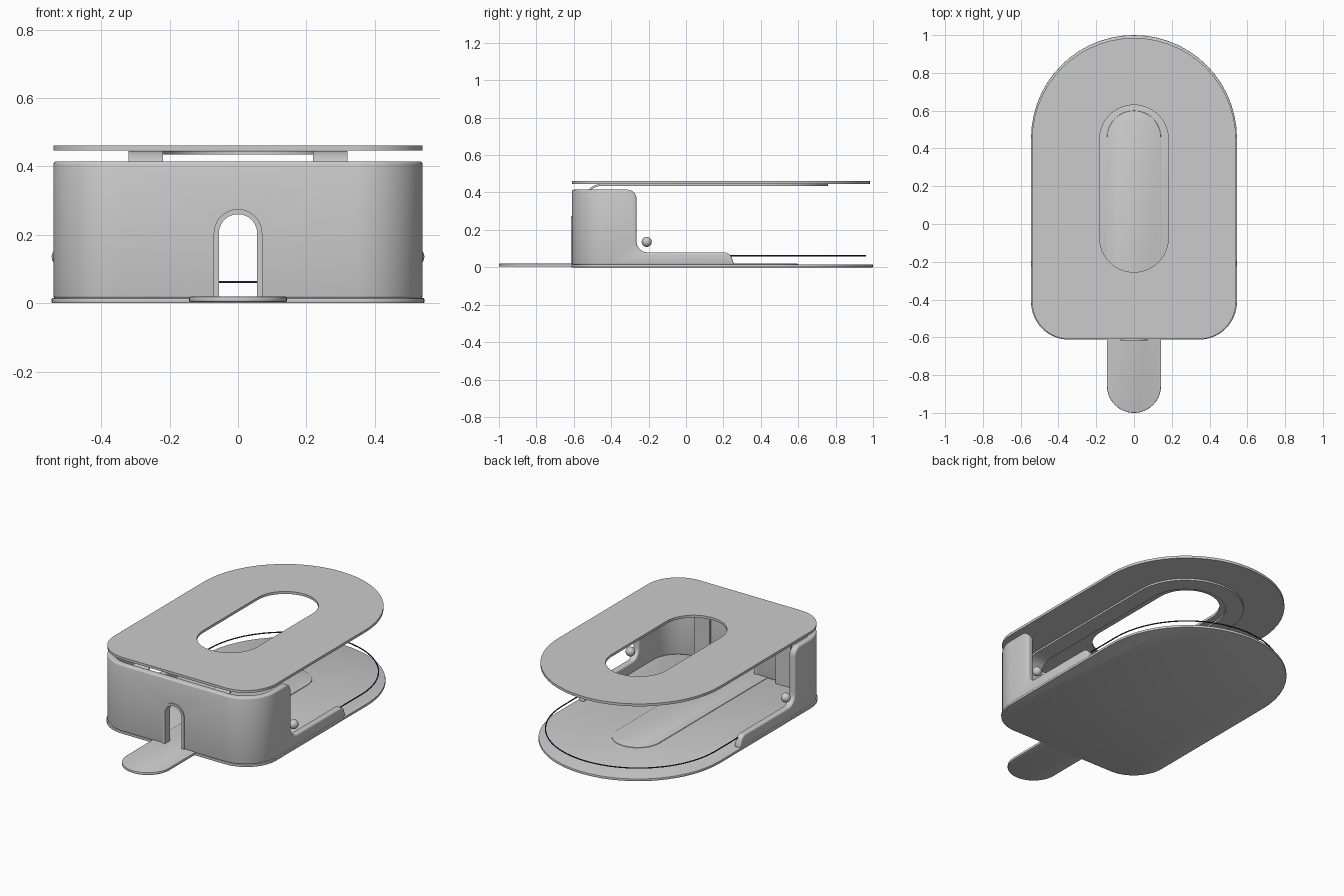
import bpy, bmesh, math
from mathutils import Vector, Matrix

if "Cube" in bpy.data.objects:
    bpy.data.objects.remove(bpy.data.objects["Cube"])


def material(name, rgb):
    m = bpy.data.materials.new(name)
    m.use_nodes = True
    m.diffuse_color = (*rgb, 1)
    m.node_tree.nodes["Principled BSDF"].inputs["Base Color"].default_value = (*rgb, 1)
    return m


GREY = material("light grey", (0.6, 0.6, 0.6))
NAVY = material("dark navy", (0.02, 0.03, 0.07))

# Prism directions: outline (a, b) extruded along c
AXES = {
    "z": Matrix.Identity(4),
    "x": Matrix(((0, 0, 1, 0), (1, 0, 0, 0), (0, 1, 0, 0), (0, 0, 0, 1))),
    "y": Matrix(((1, 0, 0, 0), (0, 0, 1, 0), (0, 1, 0, 0), (0, 0, 0, 1))),
}


def outline(corners, steps=14):
    """Closed outline whose corners (a, b, radius) are filleted."""
    pts = []
    for i, c in enumerate(corners):
        p = Vector(c[:2])
        r = c[2] if len(c) > 2 else 0
        if not r:
            pts.append(p)
            continue
        u = (Vector(corners[i - 1][:2]) - p).normalized()
        v = (Vector(corners[(i + 1) % len(corners)][:2]) - p).normalized()
        half = u.angle(v) / 2
        centre = p + (u + v).normalized() * (r / math.sin(half))
        start = p + u * (r / math.tan(half)) - centre
        end = p + v * (r / math.tan(half)) - centre
        sweep = start.angle_signed(end)
        for k in range(steps + 1):
            pts.append(centre + Matrix.Rotation(-sweep * k / steps, 2) @ start)
    clean = [p for i, p in enumerate(pts) if (p - pts[i - 1]).length > 1e-4]
    return clean


def finish(ob, mat=GREY):
    if mat:
        ob.data.materials.append(mat)
    bpy.ops.object.select_all(action="DESELECT")
    ob.select_set(True)
    bpy.context.view_layer.objects.active = ob
    for m in list(ob.modifiers):
        bpy.ops.object.modifier_apply(modifier=m.name)
    bpy.ops.object.shade_smooth_by_angle(angle=math.radians(35))


def prism(name, corners, lo, hi, axis="z"):
    bm = bmesh.new()
    face = bm.faces.new([bm.verts.new((p.x, p.y, lo)) for p in outline(corners)])
    top = bmesh.ops.extrude_face_region(bm, geom=[face], use_keep_orig=True)["geom"]
    bmesh.ops.translate(bm, vec=(0, 0, hi - lo),
                        verts=[g for g in top if isinstance(g, bmesh.types.BMVert)])
    bm.transform(AXES[axis])
    bmesh.ops.recalc_face_normals(bm, faces=bm.faces)
    me = bpy.data.meshes.new(name)
    bm.to_mesh(me)
    bm.free()
    ob = bpy.data.objects.new(name, me)
    bpy.context.collection.objects.link(ob)
    return ob


def boolean(ob, cutter, op="DIFFERENCE"):
    m = ob.modifiers.new(op, "BOOLEAN")
    m.operation, m.solver, m.object = op, "EXACT", cutter
    cutter.hide_render = True


def bevel(ob, width, segments=3):
    m = ob.modifiers.new("edge", "BEVEL")
    m.width, m.segments, m.limit_method = width, segments, "ANGLE"
    m.angle_limit = math.radians(40)


def tablet(w, front, back, r_front, r_back):
    return [(-w, front, r_front), (-w, back, r_back), (w, back, r_back), (w, front, r_front)]


def band(w, start, end, r, t):
    """U-shaped band of thickness t, open at start and rounded at end."""
    s = 1 if end > start else -1
    return [(-w, start), (-w, end, r), (w, end, r), (w, start),
            (w - t, start), (w - t, end - s * t, r - t),
            (t - w, end - s * t, r - t), (t - w, start)]


cutters = []

# Base plate and the long rounded tongue running through it
base = prism("base_plate", tablet(0.545, -0.612, 1.0, 0.2, 0.545), 0, 0.015)
bevel(base, 0.003, 2)
finish(base)
tongue = prism("tongue", tablet(0.143, -1.0, 0.6, 0.143, 0.143), 0.003, 0.019)
bevel(tongue, 0.004, 2)
finish(tongue)

# Curved front wall with low side rails and an arched doorway
wall = prism("front_wall", band(0.54, 0.3, -0.61, 0.2, 0.04), 0.005, 0.6)
side = prism("side_profile", [(-0.7, 0.012), (-0.7, 0.415), (-0.265, 0.415, 0.05),
                              (-0.265, 0.08, 0.06), (0.235, 0.08, 0.045),
                              (0.258, 0.012)], -0.8, 0.8, "x")
boolean(wall, side, "INTERSECT")
bevel(wall, 0.01)
finish(wall)
door = prism("door_cutter", [(-0.062, 0), (-0.062, 0.267, 0.062),
                             (0.062, 0.267, 0.062), (0.062, 0)], -0.7, -0.5, "y")
boolean(wall, door)
finish(wall, None)
cutters += [side, door]

# Raised frame lining the doorway
frame = prism("door_frame", band(0.071, 0.012, 0.275, 0.071, 0.015), -0.616, -0.568, "y")
finish(frame)

# Top plate with a long slot
lid = prism("top_plate", tablet(0.54, -0.61, 0.985, 0.2, 0.54), 0.446, 0.461)
slot = prism("slot_cutter", tablet(0.182, -0.255, 0.63, 0.182, 0.182), 0.3, 0.6)
boolean(lid, slot)
finish(lid)
cutters.append(slot)

# Flat spring loop under the top plate, with two legs bent down behind the wall
finish(prism("spring_loop", band(0.32, -0.45, 0.76, 0.32, 0.1), 0.435, 0.4455))
for label, x in (("right", -0.32), ("left", 0.22)):
    leg = prism(label + "_spring_leg",
                [(-0.55, 0.015), (-0.55, 0.4455, 0.1), (-0.45, 0.4455), (-0.45, 0.435),
                 (-0.54, 0.435, 0.09), (-0.54, 0.015)], x, x + 0.1, "x")
    finish(leg)

# Small pivot balls at the rail corners
for label, s in (("right", -1), ("left", 1)):
    bpy.ops.mesh.primitive_uv_sphere_add(segments=24, ring_count=14, radius=0.027,
                                         location=(s * 0.518, -0.21, 0.136))
    ball = bpy.context.object
    ball.name = label + "_ball"
    finish(ball)

# Thin wire around the rounded back, held by the rail ends
wire_data = bpy.data.curves.new("back_wire", "CURVE")
wire_data.dimensions = "3D"
wire_data.bevel_depth, wire_data.bevel_resolution = 0.0035, 2
path = [(0.51, 0.22)] + [(0.51 * math.cos(math.pi * k / 32), 0.45 + 0.51 * math.sin(math.pi * k / 32))
                         for k in range(33)] + [(-0.51, 0.22)]
spline = wire_data.splines.new("POLY")
spline.points.add(len(path) - 1)
for point, (x, y) in zip(spline.points, path):
    point.co = (x, y, 0.062, 1)
wire_data.materials.append(NAVY)
wire = bpy.data.objects.new("back_wire", wire_data)
bpy.context.collection.objects.link(wire)

for c in cutters:
    bpy.data.objects.remove(c)
